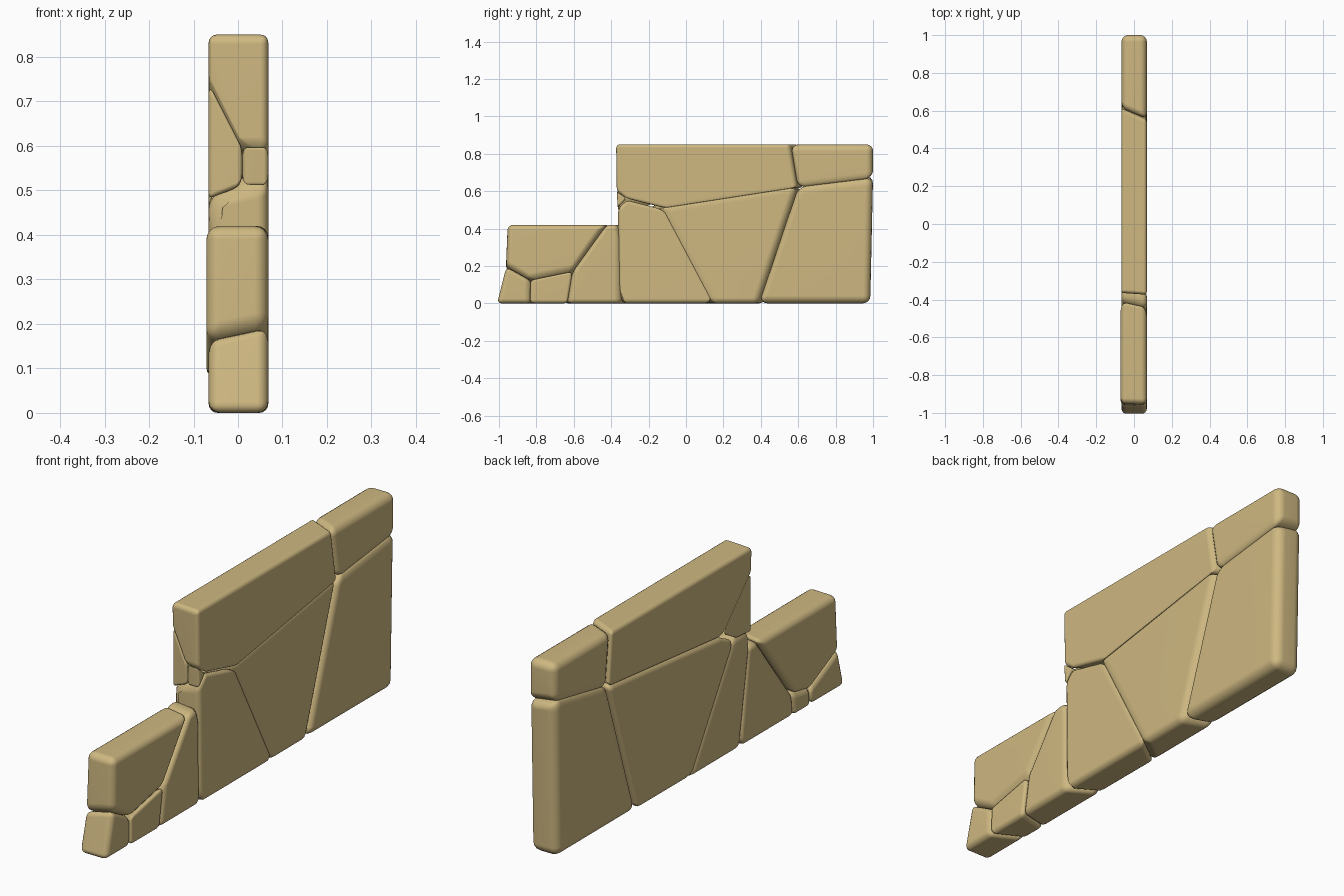
import bpy
import bmesh
import math

cube = bpy.data.objects.get("Cube")
if cube:
    bpy.data.objects.remove(cube, do_unlink=True)

# One sandstone colour for the whole wall
sandstone = bpy.data.materials.new("sandstone")
sandstone.use_nodes = True
SAND = (0.62, 0.48, 0.22, 1)
sandstone.diffuse_color = SAND
bsdf = sandstone.node_tree.nodes["Principled BSDF"]
bsdf.inputs["Base Color"].default_value = SAND
bsdf.inputs["Roughness"].default_value = 0.9

# Mortar joints: (y, z) on the left face, then (y, z) on the right face
JOINTS = {
    "end_foot": ((-1.01, 0), (-1.01, 0)),
    "end_top": ((-.96, .2), (-.965, .17)),
    "low_front": ((-.955, .42), (-.95, .42)),
    "low_knot": ((-.84, .13), (-.76, .07)),
    "end_heel": ((-.84, 0), (-.77, 0)),
    "chock_heel": ((-.63, 0), (-.66, 0)),
    "chock_top": ((-.6, .18), (-.65, .09)),
    "low_back": ((-.43, .42), (-.4, .42)),
    "wedge_top": ((-.36, .42), (-.34, .42)),
    "wedge_heel": ((-.36, 0), (-.28, 0)),
    "corner_foot": ((-.365, .51), (-.36, .48)),
    "corner_tip": ((-.32, .56), (-.25, .49)),
    "corner_top": ((-.37, .6), (-.36, .75)),
    "centre_peak": ((-.12, .51), (-.16, .54)),
    "narrow_heel": ((.15, 0), (.05, 0)),
    "centre_heel": ((.38, 0), (.43, 0)),
    "back_knot": ((.59, .62), (.63, .62)),
    "back_foot": ((.985, 0), (.985, 0)),
    "back_top": ((1, .67), (1, .69)),
    "cap_joint": ((.55, .85), (.61, .85)),
    "cap_back": ((1, .85), (1, .85)),
    "cap_front": ((-.375, .85), (-.365, .85)),
}
LEFT_X, MID_X, RIGHT_X = .068, .01, -.066


def stone(name, left, right=None, mid="", width=.035, right_x=RIGHT_X):
    """Rounded convex block spanning the named joints across the wall."""
    right = left if right is None else right
    bm = bmesh.new()
    for names, x, side in ((left, LEFT_X, 0), (mid, MID_X, 0), (right, right_x, 1)):
        for joint in names.split():
            bm.verts.new((x, *JOINTS[joint][side]))
    hull = bmesh.ops.convex_hull(bm, input=bm.verts)
    loose = {v for v in hull["geom_interior"] + hull["geom_unused"]
             if isinstance(v, bmesh.types.BMVert)}
    bmesh.ops.delete(bm, geom=list(loose), context="VERTS")
    bmesh.ops.dissolve_limit(bm, angle_limit=math.radians(9),
                             verts=bm.verts, edges=bm.edges)
    bmesh.ops.recalc_face_normals(bm, faces=bm.faces)
    for face in bm.faces:
        face.smooth = True
    mesh = bpy.data.meshes.new(name)
    bm.to_mesh(mesh)
    bm.free()
    mesh.materials.append(sandstone)
    obj = bpy.data.objects.new(name, mesh)
    bpy.context.collection.objects.link(obj)
    # Worn, rounded edges
    bevel = obj.modifiers.new("worn_edges", "BEVEL")
    bevel.width = width
    bevel.segments = 4
    bevel.limit_method = "ANGLE"
    bevel.angle_limit = math.radians(20)
    obj.modifiers.new("soft_shading", "WEIGHTED_NORMAL")
    return obj


# Low front section
stone("end_stone", "end_foot end_heel low_knot end_top", width=.025)
stone("chock_stone", "end_heel chock_heel chock_top low_knot", width=.02)
stone("low_cap_stone", "low_front low_back chock_top low_knot end_top",
      width=.03, right_x=-.071)
stone("wedge_stone", "chock_heel wedge_heel wedge_top low_back chock_top", width=.025)

# Tall back section
stone("narrow_stone", "wedge_heel narrow_heel centre_peak corner_tip corner_foot",
      "wedge_heel narrow_heel corner_tip corner_foot", width=.03)
stone("centre_stone", "narrow_heel centre_heel back_knot centre_peak",
      "narrow_heel centre_heel back_knot centre_peak corner_tip", width=.03)
stone("back_stone", "centre_heel back_foot back_top back_knot", width=.04)
stone("back_cap_stone", "back_knot back_top cap_back cap_joint")
stone("long_cap_stone", "centre_peak back_knot cap_joint cap_front corner_top corner_tip",
      "centre_peak back_knot cap_joint cap_front corner_top", mid="corner_top")

# Two small fillers at the step
filler = "corner_foot corner_tip corner_top"
stone("corner_filler", filler, "", mid=filler, width=.01)
stone("side_filler", "", filler + " centre_peak", mid=filler, width=.012)
